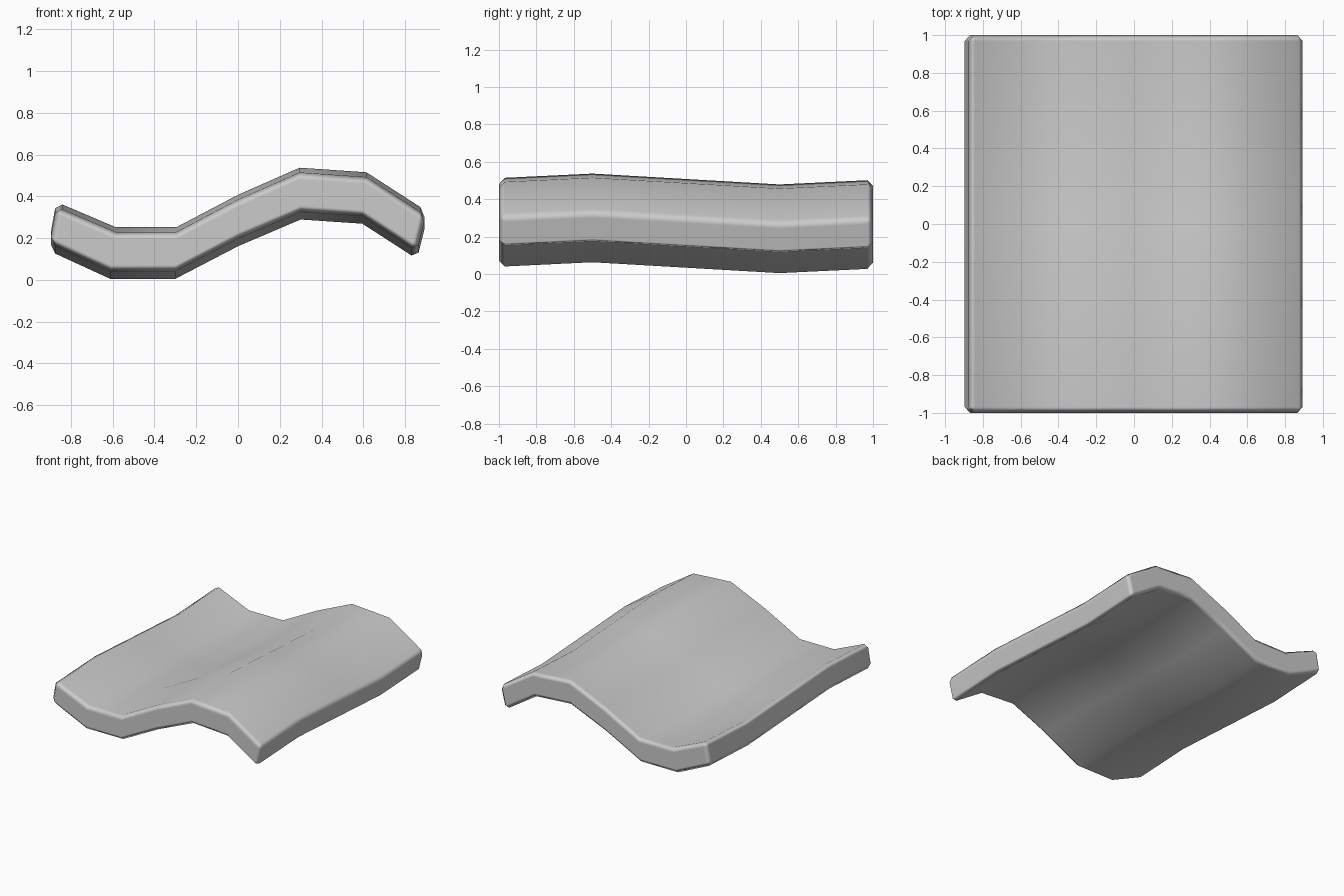
import bpy, bmesh

if "Cube" in bpy.data.objects:
    bpy.data.objects.remove(bpy.data.objects["Cube"])

# Cross-section of the wavy slab (x, z), left to right, at y = 0
TOP = [(-.87, .344), (-.585, .223), (-.295, .223), (0, .378),
       (.295, .508), (.615, .486), (.90, .302)]
BOTTOM = [(-.902, .167), (-.612, .034), (-.3, .034), (0, .19),
          (.3, .318), (.595, .298), (.857, .129)]
# Gentle second wave along the depth (y, z offset)
WAVE = [(-1, .005), (-.5, .029), (0, 0), (.5, -.029), (1, -.005)]

bm = bmesh.new()
loop = TOP + BOTTOM[::-1]
n, half = len(loop), len(TOP)
rings = [[bm.verts.new((x, y, z + dz)) for x, z in loop] for y, dz in WAVE]

# Skin between the cross-sections
for a, b in zip(rings, rings[1:]):
    for i in range(n):
        j = (i + 1) % n
        bm.faces.new((a[i], a[j], b[j], b[i]))

# Front and back ends
for r in (rings[0], rings[-1]):
    for i in range(half - 1):
        bm.faces.new((r[i], r[i + 1], r[n - 2 - i], r[n - 1 - i]))
bmesh.ops.recalc_face_normals(bm, faces=bm.faces)
for f in bm.faces:
    f.smooth = True

mesh = bpy.data.meshes.new("wavy_slab")
bm.to_mesh(mesh)
bm.free()
slab = bpy.data.objects.new("wavy_slab", mesh)
bpy.context.collection.objects.link(slab)

# Chamfer on the outer rim edges
bevel = slab.modifiers.new("rim_bevel", 'BEVEL')
bevel.width = .031
bevel.segments = 1
bevel.limit_method = 'ANGLE'
bevel.angle_limit = 1.0
bevel.harden_normals = True
